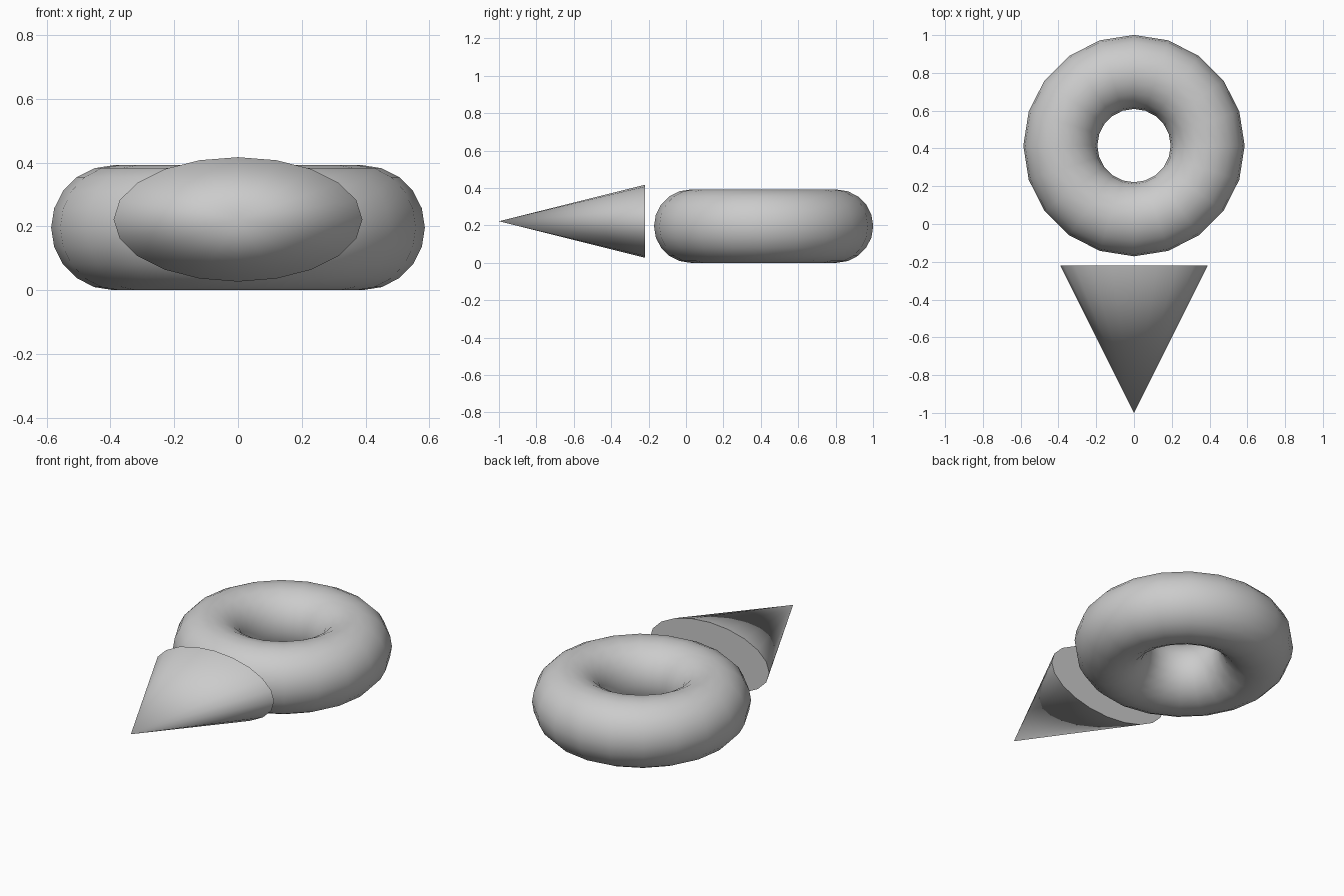
import bpy
from math import radians

if "Cube" in bpy.data.objects:
    bpy.data.objects.remove(bpy.data.objects["Cube"])


def finish(name):
    obj = bpy.context.object
    obj.name = name
    bpy.ops.object.transform_apply(location=False, rotation=True, scale=True)
    bpy.ops.object.shade_smooth_by_angle(angle=radians(45))
    return obj


# Ring lying flat on the ground
bpy.ops.mesh.primitive_torus_add(
    major_segments=20, minor_segments=20,
    major_radius=0.39, minor_radius=0.196, location=(0, 0.415, 0.196))
finish("ring")

# Flattened cone pointing to the front, closed base facing the ring
length = 0.78
bpy.ops.mesh.primitive_cone_add(
    vertices=20, radius1=0.39, radius2=0, depth=length,
    location=(0, -1 + length / 2, 0.222), rotation=(radians(90), 0, 0))
bpy.context.object.scale = (1, 0.5, 1)
finish("pointer_cone")
